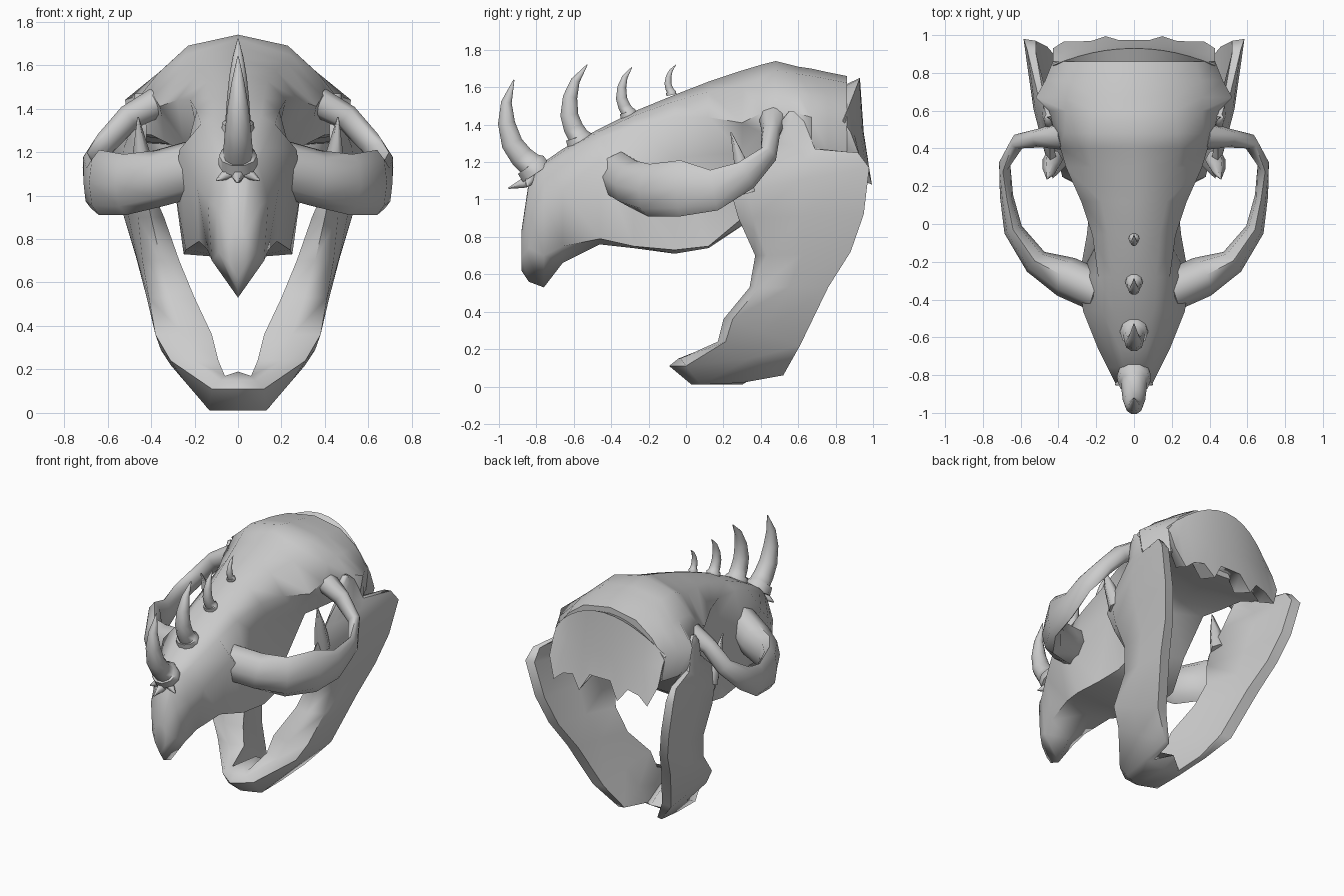
import bpy, bmesh, math
from mathutils import Vector, Matrix

if "Cube" in bpy.data.objects:
    bpy.data.objects.remove(bpy.data.objects["Cube"], do_unlink=True)

bone = bpy.data.materials.new("bone grey")
bone.use_nodes = True
bone.diffuse_color = (.6, .6, .6, 1)
bone.node_tree.nodes["Principled BSDF"].inputs["Base Color"].default_value = bone.diffuse_color


def loft(name, rings, closed=True, caps=(True, True), mirror=True, angle=60):
    """Skin a row of equal-length point rings, optionally mirrored over x."""
    bm = bmesh.new()
    rows = [[bm.verts.new(p) for p in ring] for ring in rings]
    count = len(rows[0])
    for a, b in zip(rows, rows[1:]):
        for i in range(count if closed else count - 1):
            j = (i + 1) % count
            bm.faces.new((a[i], a[j], b[j], b[i]))
    for row, wanted in zip((rows[0], rows[-1]), caps):
        if wanted:
            bm.faces.new(row)
    bmesh.ops.recalc_face_normals(bm, faces=bm.faces)
    mesh = bpy.data.meshes.new(name)
    bm.to_mesh(mesh)
    bm.free()
    mesh.materials.append(bone)
    obj = bpy.data.objects.new(name, mesh)
    bpy.context.collection.objects.link(obj)
    if mirror:
        mod = obj.modifiers.new("mirror", "MIRROR")
        mod.merge_threshold = .002
    bpy.ops.object.select_all(action="DESELECT")
    obj.select_set(True)
    bpy.context.view_layer.objects.active = obj
    bpy.ops.object.shade_smooth_by_angle(angle=math.radians(angle))


def sweep(name, path, sizes, ref, sides=8, mirror=True):
    """Tube along a path; sizes are (half thickness, half height) pairs."""
    pts = [Vector(p) for p in path]
    rings = []
    for i, (p, (thick, high)) in enumerate(zip(pts, sizes)):
        tangent = (pts[min(i + 1, len(pts) - 1)] - pts[max(i - 1, 0)]).normalized()
        across = tangent.cross(Vector(ref)).normalized()
        up = across.cross(tangent)
        turns = [math.tau * k / sides for k in range(sides)]
        rings.append([p + across * thick * math.cos(a) + up * high * math.sin(a) for a in turns])
    loft(name, rings, mirror=mirror)


UP, BACK = (0, 0, 1), (0, 1, 0)


def spike(name, base, tip, radius, ref=BACK, mirror=True):
    base, tip = Vector(base), Vector(tip)
    path = [base, base.lerp(tip, .5), tip]
    sweep(name, path, [(radius, radius), (radius * .7, radius * .7), (.004, .004)], ref, 6, mirror)


# Skull: y, top z, brow x z, cheek x z, lower edge x z, bottom z
skull = [
    (-.88, .83, .03, .82, .045, .78, .04, .69, .62),
    (-.84, 1.1, .06, 1.07, .1, .95, .09, .74, .56),
    (-.76, 1.2, .09, 1.16, .14, .98, .12, .7, .53),
    (-.66, 1.27, .12, 1.22, .19, 1.05, .14, .75, .66),
    (-.46, 1.38, .17, 1.33, .27, 1.21, .18, .79, .76),
    (-.28, 1.47, .19, 1.39, .29, 1.02, .24, .75, .74),
    (-.06, 1.56, .22, 1.44, .17, 1.22, .25, .73, .71),
    (.12, 1.63, .28, 1.44, .18, 1.24, .23, .75, .74),
    (.3, 1.69, .36, 1.41, .25, 1.25, .17, .9, .86),
    (.4, 1.72, .39, 1.46, .35, 1.36, .25, 1.2, 1.13),
    (.48, 1.74, .37, 1.56, .42, 1.44, .34, 1.25, 1.18),
    (.6, 1.71, .36, 1.57, .45, 1.46, .4, 1.28, 1.2),
    (.67, 1.7, .36, 1.56, .52, 1.44, .49, 1.28, 1.21),
    (.76, 1.68, .35, 1.55, .47, 1.43, .46, 1.25, 1.21),
    (.86, 1.66, .33, 1.53, .43, 1.4, .41, 1.24, 1.21),
]
rings = []
for y, top, bx, bz, cx, cz, lx, lz, low in skull:
    crown = (bx * .62, y, top * .72 + bz * .28)
    rings.append([(0, y, top), crown, (bx, y, bz), (cx, y, cz), (lx, y, lz), (0, y, low)])
loft("skull", rings, closed=False)

# Back wall of the skull with its ragged lower rim, rounded towards the sides
rim_x = (0, .08, .15, .22, .3, .37, .43)
rim_low = (1.2, 1.2, 1.08, 1.17, 1.15, 1.09, 1.23)
wall = []
for x, low in zip(rim_x, rim_low):
    side = (x / .43) ** 2
    high = 1.65 - .23 * side
    swell = .03 * (1.25 - low) / .15
    wall.append([(x * .95, .8, high - .06), (x, .93 - .09 * side, high), (x, .95 - .07 * side, 1.36),
                 (x, .965 - .04 * side + swell, low), (x * .95, .84, low + .06)])
loft("back_wall", wall, caps=(False, True))

# Cheek arches
arch_path = [(.18, -.36, 1.13), (.36, -.28, 1.08), (.52, -.2, 1.05), (.64, -.03, 1.06), (.675, .15, 1.05),
             (.685, .32, 1.13), (.61, .44, 1.24), (.5, .455, 1.36), (.37, .47, 1.43)]
arch_size = [(.11, .13), (.11, .13), (.07, .14), (.05, .15), (.035, .11), (.03, .08), (.04, .06), (.05, .06), (.08, .07)]
sweep("cheek_arch", arch_path, arch_size, UP)

# Lower jaw: front edge y z, back edge y z, then outer and inner x of each edge
jaw = [
    (.0, .17, .3, .02, .14, .06, .14, .1),
    (.17, .24, .52, .06, .31, .09, .17, .13),
    (.2, .36, .61, .22, .38, .12, .31, .23),
    (.34, .53, .76, .53, .41, .2, .41, .33),
    (.37, .7, .88, .72, .44, .27, .47, .4),
    (.28, .9, .95, .92, .46, .34, .53, .46),
    (.24, 1.04, .98, 1.17, .46, .4, .585, .52),
    (.35, 1.18, .92, 1.25, .47, .42, .565, .52),
    (.48, 1.3, .69, 1.27, .47, .42, .51, .46),
    (.51, 1.42, .63, 1.42, .47, .43, .48, .44),
    (.55, 1.47, .58, 1.47, .465, .44, .465, .44),
]
rings = [[(0, -.09, .11), (0, .03, .01), (0, .3, .01), (0, .4, .07), (0, .2, .19), (0, .06, .19), (0, -.04, .15)]]
for fy, fz, by, bz, fo, fi, bo, bi in jaw:
    my, mz = (fy + by) / 2, (fz + bz) / 2
    round_off = (by - fy) * .12
    rings.append([(fo, fy + round_off, fz), ((fo + bo) / 2 + .01, my, mz), (bo, by, bz),
                  (bi, by - .01, bz), ((fi + bi) / 2 + .02, my, mz),
                  (fi, fy + round_off * .6, fz), ((fo + fi) / 2, fy, fz)])
rings[1][0] = (.12, .0, .11)
rings[1][1] = (.13, .08, .01)
rings[1][-1] = (.08, -.03, .15)
loft("lower_jaw", rings, caps=(False, True))

# Jaw crest
spike("jaw_crest", (.43, .34, 1.04), (.46, .24, 1.36), .055)

# Nose spurs
spike("nose_spur", (0, -.8, 1.11), (0, -.95, 1.06), .04, UP, False)
spike("side_nose_spur", (.03, -.83, 1.11), (.1, -.85, 1.07), .03)

# Row of curved horns: base y z, scale, tilt in degrees
bend = [(.02, -.03), (-.01, .015), (-.015, .02), (-.06, .06), (-.11, .13), (-.14, .24), (-.14, .35), (-.1, .47)]
girth = (.09, .088, .07, .066, .06, .048, .03, .003)
horns = [(-.82, 1.17, 1, 0), (-.57, 1.32, .84, 18), (-.31, 1.46, .52, 17), (-.08, 1.57, .32, 22)]
for number, (y, z, scale, tilt) in enumerate(horns, 1):
    turn = Matrix.Rotation(math.radians(-tilt), 3, "X")
    path = [Vector((0, y, z)) + turn @ Vector((0, by, bz)) * scale for by, bz in bend]
    sweep(f"horn_{number}", path, [(g * scale, g * scale) for g in girth], BACK, 10, False)
